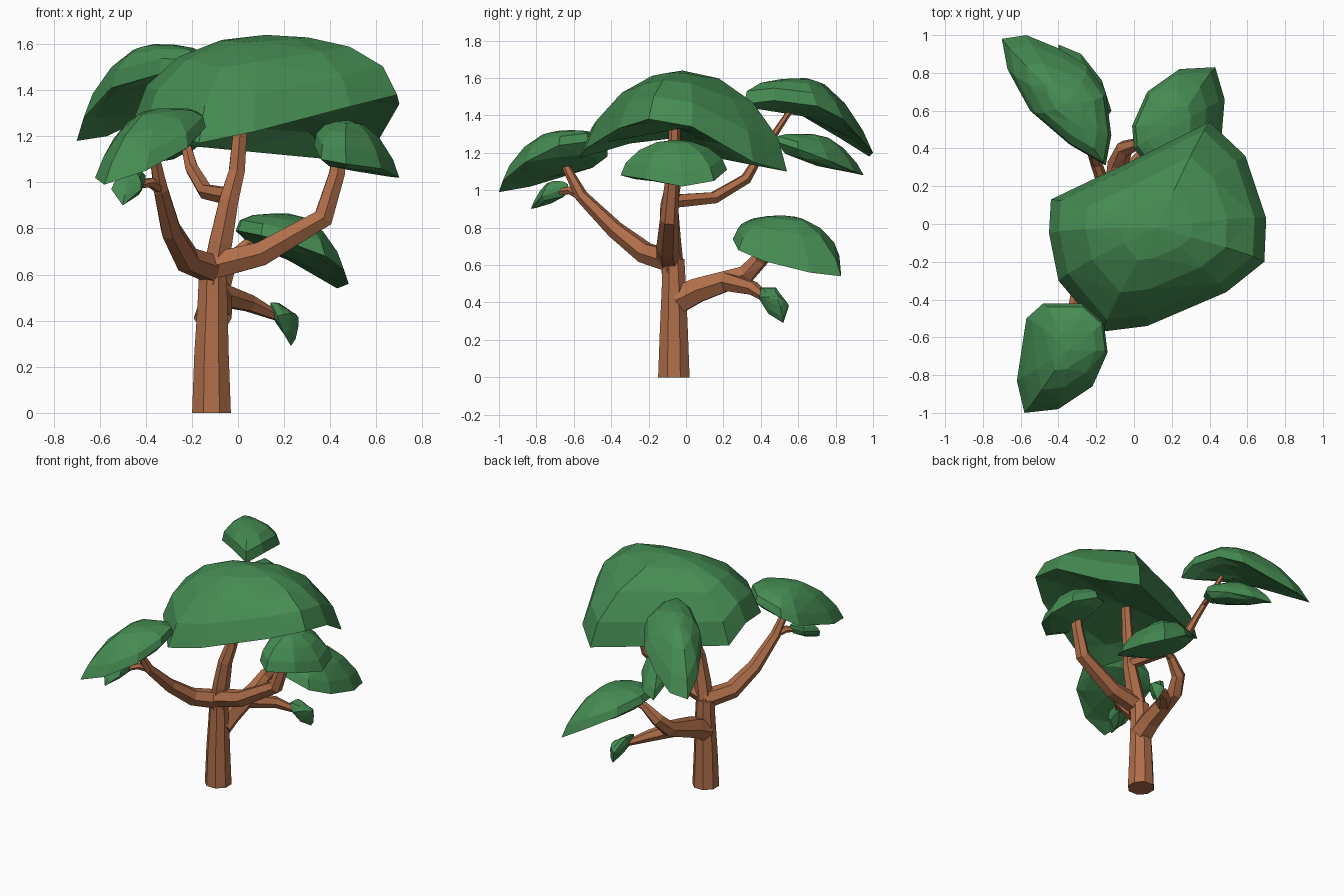
import bpy, bmesh, math
from mathutils import Vector


def material(name, rgb):
    m = bpy.data.materials.new(name)
    m.diffuse_color = (*rgb, 1)
    return m


BARK = material("bark", (0.43, 0.155, 0.068))
LEAF = material("leaf", (0.06, 0.26, 0.085))


def finish(name, bm, mat):
    bmesh.ops.triangulate(bm, faces=[f for f in bm.faces if len(f.verts) == 4])
    bmesh.ops.recalc_face_normals(bm, faces=bm.faces)
    me = bpy.data.meshes.new(name)
    bm.to_mesh(me)
    bm.free()
    me.materials.append(mat)
    ob = bpy.data.objects.new(name, me)
    bpy.context.collection.objects.link(ob)
    return ob


def bridge(bm, a, b):
    n = len(a)
    for i in range(n):
        bm.faces.new((a[i], a[(i + 1) % n], b[(i + 1) % n], b[i]))


def limb(name, path, sides=6):
    """Tapered faceted tube through (x, y, z, radius) points."""
    bm = bmesh.new()
    pts = [Vector(p[:3]) for p in path]
    dirs = [(b - a).normalized() for a, b in zip(pts, pts[1:])]
    grow = 1.0 if sides > 6 else 1.1
    side, rings = None, []
    for i, p in enumerate(pts):
        t = (dirs[max(i - 1, 0)] + dirs[min(i, len(dirs) - 1)]).normalized()
        ref = side if side else (Vector((0, 0, 1)) if abs(t.z) < 0.8 else Vector((1, 0, 0)))
        side = (ref - t * ref.dot(t)).normalized()
        other = t.cross(side)
        ring = []
        for k in range(sides):
            a = math.tau * (k + 0.5) / sides
            ring.append(bm.verts.new(p + grow * path[i][3] * (side * math.cos(a) + other * math.sin(a))))
        if rings:
            bridge(bm, rings[-1], ring)
        rings.append(ring)
    bm.faces.new(rings[0])
    bm.faces.new(rings[-1])
    return finish(name, bm, BARK)


def foliage(name, rim, apex, under):
    """Faceted pad: a rim loop domed up to the apex and closed to the underside."""
    bm = bmesh.new()
    rim = [Vector(p) for p in rim]
    c = sum(rim, Vector()) / len(rim)
    edge = [bm.verts.new(p) for p in rim]
    for pole, steps in ((Vector(apex), (0.9, 0.65, 0.33)), (Vector(under), (0.75,))):
        last = edge
        for s in steps:
            w = (1 - s * s) ** 0.6
            ring = []
            for p in rim:
                d = p - c
                ring.append(bm.verts.new(c + Vector((d.x * s, d.y * s, d.z * s * s)) + (pole - c) * w))
            bridge(bm, last, ring)
            last = ring
        tip = bm.verts.new(pole)
        for i in range(len(last)):
            bm.faces.new((last[i], last[(i + 1) % len(last)], tip))
    return finish(name, bm, LEAF)


# Trunk and its upright continuation
limb("trunk", [(-.115, -.065, 0, .091), (-.115, -.065, .25, .081),
               (-.11, -.065, .5, .069), (-.11, -.068, .63, .064)], 8)
limb("upright_branch", [(-.11, -.07, .56, .055), (-.075, -.085, .74, .052), (-.04, -.09, .92, .043),
                        (-.005, -.065, 1.05, .036), (.02, -.06, 1.36, .028)])

# Side branches with their twigs
limb("right_branch", [(-.12, -.09, .635, .06), (.1, -.1, .69, .054), (.37, -.09, .845, .045),
                      (.43, -.075, 1.04, .035), (.44, -.07, 1.16, .027)])
limb("front_branch", [(-.1, -.07, .62, .06), (-.22, -.22, .665, .055), (-.29, -.38, .79, .044),
                      (-.335, -.56, .97, .032), (-.37, -.66, 1.16, .018)])
limb("front_twig", [(-.33, -.56, .97, .024), (-.38, -.62, 1.0, .021), (-.45, -.70, .985, .015)])
limb("back_upper_branch", [(-.04, -.08, .94, .037), (-.14, .15, .96, .032), (-.2, .32, 1.06, .028),
                           (-.225, .38, 1.16, .021), (-.31, .58, 1.46, .013)])
limb("back_upper_twig", [(-.24, .44, 1.24, .016), (-.23, .5, 1.25, .013), (-.2, .58, 1.22, .01)])
limb("back_lower_branch", [(-.11, -.05, .41, .075), (-.1, .06, .465, .068), (-.09, .2, .51, .058),
                           (-.085, .32, .55, .05), (-.05, .40, .635, .042), (.04, .43, .725, .028),
                           (.14, .46, .76, .015)])
limb("back_lower_twig", [(-.09, .2, .515, .052), (.05, .36, .475, .036), (.18, .44, .415, .018)])

# Foliage pads
foliage("main_canopy",
        [(-.44, .13, 1.18), (-.02, .33, 1.14), (.40, .54, 1.1), (.59, .36, 1.15), (.70, .03, 1.34),
         (.69, -.2, 1.38), (.49, -.36, 1.33), (.07, -.54, 1.22), (-.17, -.57, 1.17),
         (-.4, -.3, 1.25), (-.45, -.05, 1.28)],
        (.12, -.02, 1.64), (.1, -.03, 1.33))
foliage("back_upper_foliage",
        [(-.15, .31, 1.46), (-.12, .47, 1.48), (-.15, .7, 1.45), (-.25, .84, 1.38), (-.4, .93, 1.28),
         (-.57, 1.0, 1.2), (-.70, .98, 1.18), (-.67, .82, 1.28), (-.55, .6, 1.41), (-.34, .42, 1.47)],
        (-.36, .64, 1.60), (-.38, .66, 1.39))
foliage("back_inner_foliage",
        [(-.2, .48, 1.26), (-.12, .6, 1.22), (-.17, .76, 1.16), (-.28, .9, 1.1),
         (-.40, .95, 1.08), (-.4, .75, 1.17), (-.31, .55, 1.25)],
        (-.27, .68, 1.3), (-.27, .7, 1.13))
foliage("front_foliage",
        [(-.48, -.42, 1.18), (-.27, -.42, 1.24), (-.16, -.52, 1.26), (-.14, -.68, 1.24),
         (-.22, -.86, 1.15), (-.4, -.98, 1.05), (-.58, -1.0, .99), (-.62, -.83, 1.02), (-.57, -.5, 1.12)],
        (-.35, -.67, 1.32), (-.37, -.68, 1.11))
foliage("front_small_foliage",
        [(-.4, -.63, 1.01), (-.42, -.77, .97), (-.5, -.83, .9), (-.55, -.77, .97), (-.5, -.66, 1.0)],
        (-.46, -.71, 1.05), (-.47, -.72, .93))
foliage("right_foliage",
        [(.33, -.1, 1.16), (.36, -.26, 1.1), (.47, -.35, 1.08), (.62, -.22, 1.06),
         (.70, -.02, 1.02), (.66, .15, 1.05), (.5, .22, 1.11), (.36, .12, 1.17)],
        (.48, -.06, 1.27), (.5, -.05, 1.05))
foliage("back_lower_foliage",
        [(0, .40, .79), (-.01, .52, .79), (.07, .7, .74), (.24, .82, .65), (.43, .83, .54),
         (.48, .66, .56), (.46, .42, .62), (.38, .28, .68), (.22, .25, .74), (.1, .27, .77)],
        (.22, .52, .865), (.23, .53, .67))
foliage("back_small_foliage",
        [(.14, .40, .48), (.15, .48, .48), (.2, .55, .38), (.23, .52, .29), (.2, .44, .34), (.17, .39, .42)],
        (.25, .47, .43), (.165, .46, .39))
